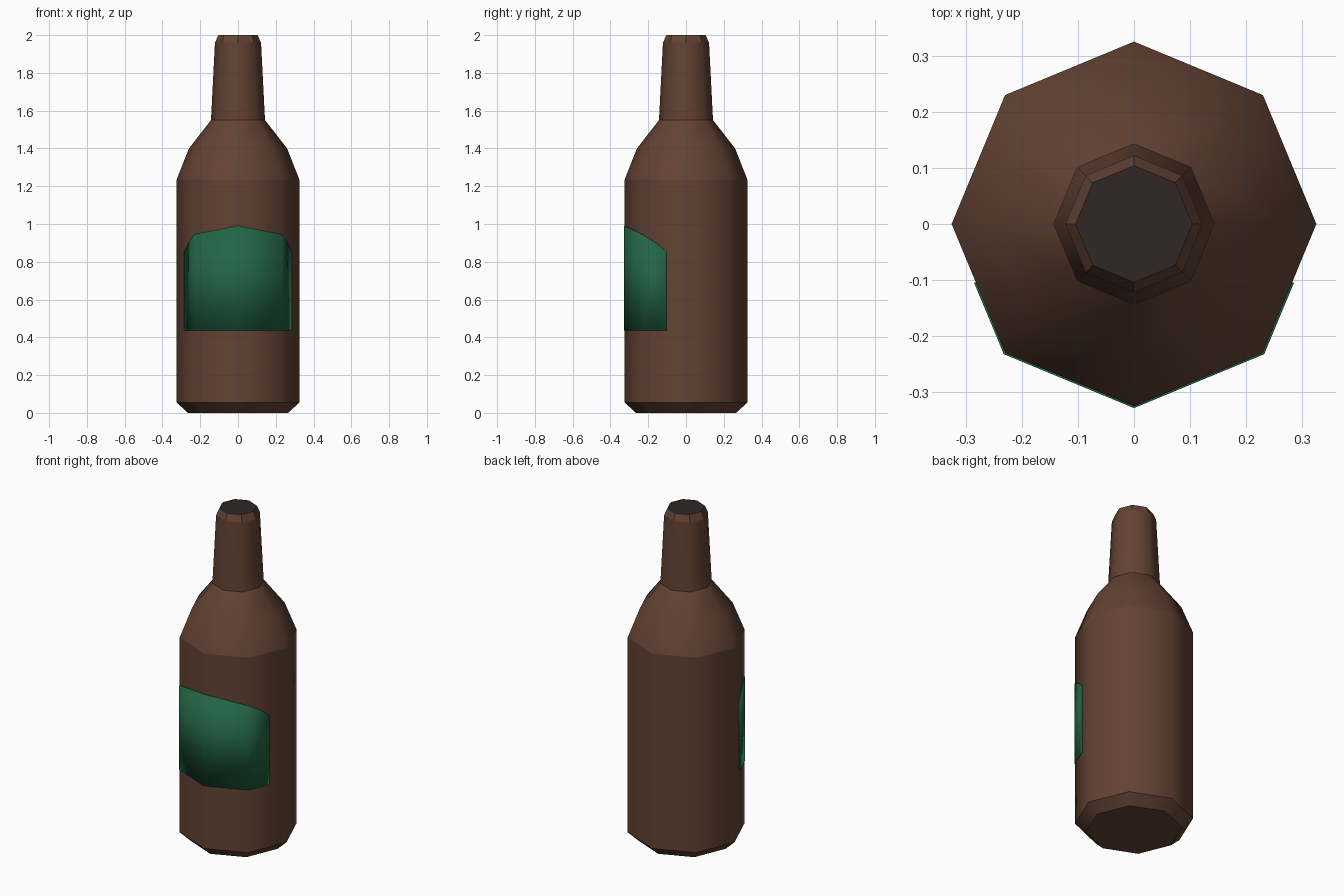
import bpy, bmesh, math

if "Cube" in bpy.data.objects:
    bpy.data.objects.remove(bpy.data.objects["Cube"])

SIDES = 8


def material(name, color):
    m = bpy.data.materials.new(name)
    m.diffuse_color = (*color, 1)
    m.use_nodes = True
    m.node_tree.nodes["Principled BSDF"].inputs["Base Color"].default_value = m.diffuse_color
    return m


def add_object(name, bm, mats):
    me = bpy.data.meshes.new(name)
    bm.normal_update()
    bm.to_mesh(me)
    bm.free()
    for m in mats:
        me.materials.append(m)
    ob = bpy.data.objects.new(name, me)
    bpy.context.collection.objects.link(ob)
    return ob


brown = material("brown_glass", (0.125, 0.055, 0.034))
dark = material("dark_mouth", (0.03, 0.02, 0.018))
green = material("green_paper", (0.016, 0.13, 0.06))

# Bottle: eight-sided profile (radius, height, crisp ring)
profile = [(0.265, 0.0, True), (0.325, 0.055, True), (0.325, 1.235, True),
           (0.26, 1.40, False), (0.143, 1.55, True), (0.122, 1.96, True),
           (0.104, 2.0, True)]
bm = bmesh.new()
rings = []
for r, z, crisp in profile:
    rings.append([bm.verts.new((r * math.cos(i * math.tau / SIDES),
                                r * math.sin(i * math.tau / SIDES), z))
                  for i in range(SIDES)])
for level, (lo, hi) in enumerate(zip(rings, rings[1:])):
    for i in range(SIDES):
        j = (i + 1) % SIDES
        f = bm.faces.new((lo[i], lo[j], hi[j], hi[i]))
        # The small lip stays faceted, the rest is smooth around
        f.smooth = level < len(rings) - 2
bm.faces.new(rings[0][::-1])
bm.faces.new(rings[-1]).material_index = 1
for ring, (r, z, crisp) in zip(rings, profile):
    for i in range(SIDES):
        bm.edges.get((ring[i], ring[(i + 1) % SIDES])).smooth = not crisp
add_object("bottle", bm, [brown, dark])

# Label: arched sheet wrapped on the front faces (x, y, top height)
half = [(0.0, -0.328, 0.99), (0.232, -0.232, 0.945),
        (0.262, -0.16, 0.90), (0.285, -0.105, 0.855)]
path = [(-x, y, z) for x, y, z in half[:0:-1]] + half
bm = bmesh.new()
cols = [(bm.verts.new((x, y, 0.435)), bm.verts.new((x, y, z))) for x, y, z in path]
for (a, b), (c, d) in zip(cols, cols[1:]):
    bm.faces.new((a, c, d, b)).smooth = True
label = add_object("label", bm, [green])
thick = label.modifiers.new("paper", "SOLIDIFY")
thick.thickness = 0.004
thick.offset = -1
